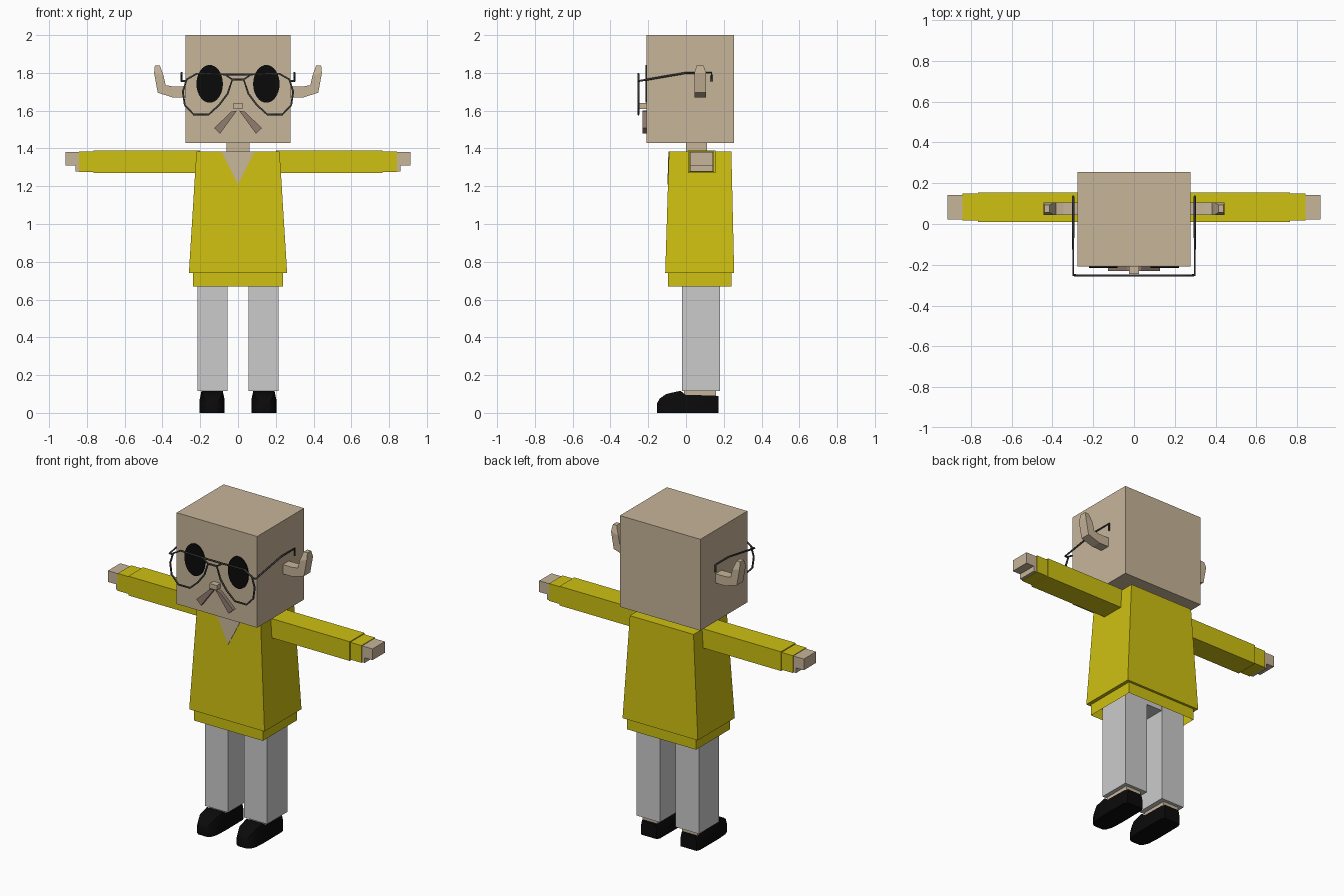
import bpy
import bmesh
import math

default = bpy.data.objects.get("Cube")
if default:
    bpy.data.objects.remove(default, do_unlink=True)


def material(name, r, g, b):
    m = bpy.data.materials.new(name)
    m.use_nodes = True
    m.diffuse_color = (r, g, b, 1)
    m.node_tree.nodes["Principled BSDF"].inputs["Base Color"].default_value = (r, g, b, 1)
    return m


SKIN = material("skin", 0.57, 0.46, 0.32)
YELLOW = material("yellow_cloth", 0.62, 0.53, 0.006)
GREY = material("trouser_grey", 0.6, 0.6, 0.6)
BLACK = material("black", 0.003, 0.003, 0.003)
BROWN = material("moustache_brown", 0.28, 0.2, 0.16)
WIRE = material("wire_grey", 0.05, 0.05, 0.05)


def loft(name, rings, mat, caps=True):
    """Join rings of points with quads; cap both ends unless told otherwise."""
    bm = bmesh.new()
    rows = [[bm.verts.new(p) for p in ring] for ring in rings]
    n = len(rows[0])
    for a, b in zip(rows, rows[1:]):
        for i in range(n):
            j = (i + 1) % n
            bm.faces.new((a[i], a[j], b[j], b[i]))
    if caps:
        bm.faces.new(rows[0][::-1])
        bm.faces.new(rows[-1])
    bmesh.ops.recalc_face_normals(bm, faces=bm.faces)
    mesh = bpy.data.meshes.new(name)
    bm.to_mesh(mesh)
    bm.free()
    mesh.materials.append(mat)
    obj = bpy.data.objects.new(name, mesh)
    bpy.context.collection.objects.link(obj)
    return obj


def rect(x0, x1, y0, y1, z):
    return [(x0, y0, z), (x1, y0, z), (x1, y1, z), (x0, y1, z)]


def box(name, x, y, z, mat, caps=True):
    return loft(name, [rect(*x, *y, z[0]), rect(*x, *y, z[1])], mat, caps)


def plate(name, outline, y0, y1, mat):
    """Extrude an x-z outline along y."""
    return loft(name, [[(x, y, z) for x, z in outline] for y in (y0, y1)], mat)


def wire(name, points, closed=False):
    curve = bpy.data.curves.new(name, "CURVE")
    curve.dimensions = "3D"
    curve.bevel_depth = 0.0055
    curve.bevel_resolution = 1
    curve.use_fill_caps = True
    spline = curve.splines.new("POLY")
    spline.points.add(len(points) - 1)
    for p, co in zip(spline.points, points):
        p.co = (*co, 1)
    spline.use_cyclic_u = closed
    curve.materials.append(WIRE)
    obj = bpy.data.objects.new(name, curve)
    bpy.context.collection.objects.link(obj)
    bpy.ops.object.select_all(action="DESELECT")
    obj.select_set(True)
    bpy.context.view_layer.objects.active = obj
    bpy.ops.object.convert(target="MESH")


# Head, neck and nose
box("head", (-0.278, 0.278), (-0.208, 0.255), (1.43, 2), SKIN)
box("neck", (-0.06, 0.06), (0, 0.11), (1.35, 1.44), SKIN)
plate("nose", [(-0.025, 1.61), (0.025, 1.61), (0.025, 1.64), (-0.025, 1.64)], -0.245, -0.2, SKIN)

# Jumper body, open hem and collar
loft("jumper", [rect(-0.26, 0.26, -0.11, 0.255, 0.74),
                rect(-0.22, 0.22, -0.09, 0.24, 1.385)], YELLOW)
box("jumper_hem", (-0.238, 0.238), (-0.095, 0.24), (0.67, 0.745), YELLOW, caps=False)
front = [(1.385, -0.09), (1.21, -0.0954)]
loft("collar_opening", [[(-0.088, front[0][1] + d, front[0][0]),
                         (0.088, front[0][1] + d, front[0][0]),
                         (0, front[1][1] + d, front[1][0])] for d in (-0.003, 0.003)], SKIN)
box("pelvis", (-0.21, 0.21), (-0.018, 0.178), (0.69, 0.76), GREY)

for side, s in (("left", 1), ("right", -1)):
    def mx(a, b):
        return tuple(sorted((a * s, b * s)))

    # Arm
    box(side + "_sleeve", mx(0.2, 0.765), (0.01, 0.155), (1.27, 1.39), YELLOW)
    box(side + "_cuff", mx(0.76, 0.842), (0.016, 0.149), (1.276, 1.384), YELLOW)
    box(side + "_hand", mx(0.84, 0.914), (0.022, 0.143), (1.31, 1.38), SKIN)
    box(side + "_palm", mx(0.84, 0.86), (0.022, 0.143), (1.278, 1.312), SKIN)

    # Leg
    box(side + "_trouser_leg", mx(0.055, 0.215), (-0.02, 0.18), (0.115, 0.72), GREY)
    box(side + "_ankle", mx(0.085, 0.19), (-0.01, 0.16), (0.08, 0.12), SKIN)

    # Shoe: sections from toe to heel as (y, half width, height)
    rings = []
    for y, w, h in ((-0.153, 0.03, 0.05), (-0.14, 0.048, 0.075), (-0.105, 0.062, 0.1),
                    (-0.03, 0.066, 0.117), (0, 0.066, 0.095), (0.15, 0.065, 0.092),
                    (0.172, 0.055, 0.088)):
        section = [(-w, 0), (w, 0), (w, 0.6 * h), (0.85 * w, h), (-0.85 * w, h), (-w, 0.6 * h)]
        rings.append([(0.137 * s + x, y, z) for x, z in section])
    shoe = loft(side + "_shoe", rings, BLACK)
    bpy.ops.object.select_all(action="DESELECT")
    shoe.select_set(True)
    bpy.context.view_layer.objects.active = shoe
    bpy.ops.object.shade_smooth_by_angle(angle=math.radians(35))

    # Curled ear: sections as outer point, inner point, half depth
    rings = []
    for (xa, za), (xb, zb), d in (((0.26, 1.67), (0.26, 1.728), 0.03),
                                  ((0.345, 1.67), (0.345, 1.728), 0.03),
                                  ((0.425, 1.695), (0.383, 1.735), 0.031),
                                  ((0.444, 1.8), (0.394, 1.785), 0.031),
                                  ((0.44, 1.84), (0.414, 1.84), 0.018)):
        rings.append([(s * x, 0.075 + e, z) for x, z, e in
                      ((xa, za, -d), (xa, za, d), (xb, zb, d), (xb, zb, -d))])
    loft(side + "_ear", rings, SKIN)

    # Eye and moustache
    steps = [math.tau * i / 32 for i in range(32)]
    plate(side + "_eye", [(s * 0.15 + 0.07 * math.cos(a), 1.742 + 0.1 * math.sin(a))
                          for a in steps], -0.215, -0.206, BLACK)
    tuft = [(0.006, 1.6), (0.035, 1.595), (0.127, 1.508), (0.095, 1.478)]
    plate(side + "_moustache", [(s * x, z) for x, z in tuft], -0.23, -0.2, BROWN)

    # Spectacle rim and temple
    rim = [(0.07, 1.792), (0.03, 1.765), (0.055, 1.69), (0.1, 1.63), (0.155, 1.58),
           (0.235, 1.58), (0.282, 1.63), (0.292, 1.7), (0.272, 1.765), (0.22, 1.795)]
    wire(side + "_rim", [(s * x, -0.252, z) for x, z in rim], closed=True)
    wire(side + "_temple", [(s * x, y, z) for x, y, z in
                            ((0.275, -0.252, 1.757), (0.298, -0.25, 1.757), (0.298, 0, 1.8),
                             (0.298, 0.135, 1.8), (0.298, 0.135, 1.755))])

# Spectacle bridge
wire("bridge_bar", [(-0.08, -0.252, 1.792), (0.08, -0.252, 1.792)])
wire("nose_bridge", [(-0.03, -0.252, 1.765), (0.03, -0.252, 1.765)])
